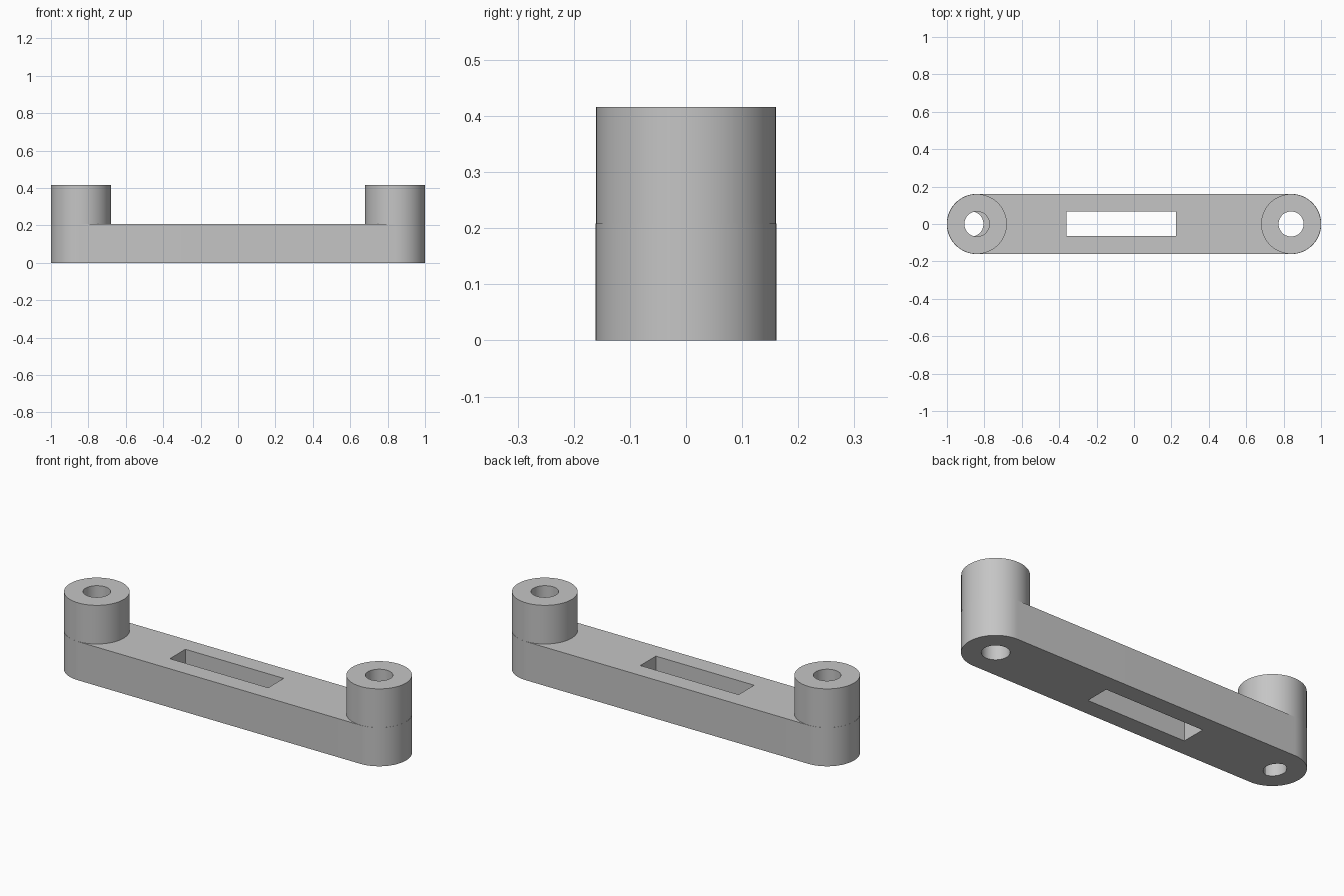
import bpy, bmesh, math

cube = bpy.data.objects.get("Cube")
if cube:
    bpy.data.objects.remove(cube, do_unlink=True)

END_X, RADIUS, BORE = 0.84, 0.16, 0.067
BEAM_TOP, BOSS_TOP = 0.208, 0.416

grey = bpy.data.materials.new("light grey")
grey.use_nodes = True
colour = (0.56, 0.56, 0.56, 1)
grey.diffuse_color = colour
grey.node_tree.nodes["Principled BSDF"].inputs["Base Color"].default_value = colour


def arc(cx, r, start, end, steps=48):
    """Points on an arc centred on the x axis, angles in radians."""
    return [(cx + r * math.cos(start + (end - start) * i / steps),
             r * math.sin(start + (end - start) * i / steps)) for i in range(steps + 1)]


def circle(cx, r):
    return arc(cx, r, 0, 2 * math.pi, 96)[:-1]


def prism(name, outline, z0, z1):
    """Extrude a flat outline from z0 to z1."""
    bm = bmesh.new()
    base = bm.faces.new([bm.verts.new((x, y, z0)) for x, y in outline])
    top = bmesh.ops.extrude_face_region(bm, geom=[base])["geom"]
    bmesh.ops.translate(bm, vec=(0, 0, z1 - z0),
                        verts=[v for v in top if isinstance(v, bmesh.types.BMVert)])
    bmesh.ops.recalc_face_normals(bm, faces=bm.faces)
    mesh = bpy.data.meshes.new(name)
    bm.to_mesh(mesh)
    bm.free()
    mesh.materials.append(grey)
    obj = bpy.data.objects.new(name, mesh)
    bpy.context.collection.objects.link(obj)
    return obj


def combine(body, tool, operation):
    """Apply a boolean and discard the tool."""
    tool.hide_render = True
    mod = body.modifiers.new("boolean", 'BOOLEAN')
    mod.operation, mod.object, mod.solver = operation, tool, 'EXACT'
    bpy.context.view_layer.objects.active = body
    bpy.ops.object.modifier_apply(modifier=mod.name)
    bpy.data.objects.remove(tool, do_unlink=True)


# Round-ended beam
half = math.pi / 2
beam = prism("link_arm", arc(END_X, RADIUS + 0.001, -half, half)
             + arc(-END_X, RADIUS + 0.001, half, 3 * half), 0, BEAM_TOP)

# Bosses standing on both ends
for side in (-1, 1):
    combine(beam, prism("boss", circle(side * END_X, RADIUS), 0.1, BOSS_TOP), 'UNION')

# Straight bore at the left end, upper bore at the right end
combine(beam, prism("left_bore", circle(END_X, BORE), -0.1, 0.6), 'DIFFERENCE')
combine(beam, prism("right_bore", circle(-END_X, BORE), BEAM_TOP, 0.6), 'DIFFERENCE')

# Narrower lens-shaped lower bore, where two offset circles overlap
shift = 0.032
a = math.acos(shift / 2 / BORE)
lens = (arc(-END_X - shift, BORE, -a, a)[:-1]
        + arc(-END_X, BORE, math.pi - a, math.pi + a)[:-1])
combine(beam, prism("right_lower_bore", lens, -0.1, BEAM_TOP + 0.05), 'DIFFERENCE')

# Rectangular slot through the beam
x0, x1, y0, y1 = -0.36, 0.225, -0.065, 0.067
combine(beam, prism("slot", [(x0, y0), (x1, y0), (x1, y1), (x0, y1)], -0.1, 0.6), 'DIFFERENCE')

# Smooth round walls, sharp rims
bpy.ops.object.select_all(action='DESELECT')
beam.select_set(True)
bpy.context.view_layer.objects.active = beam
bpy.ops.object.shade_smooth_by_angle(angle=math.radians(30))
